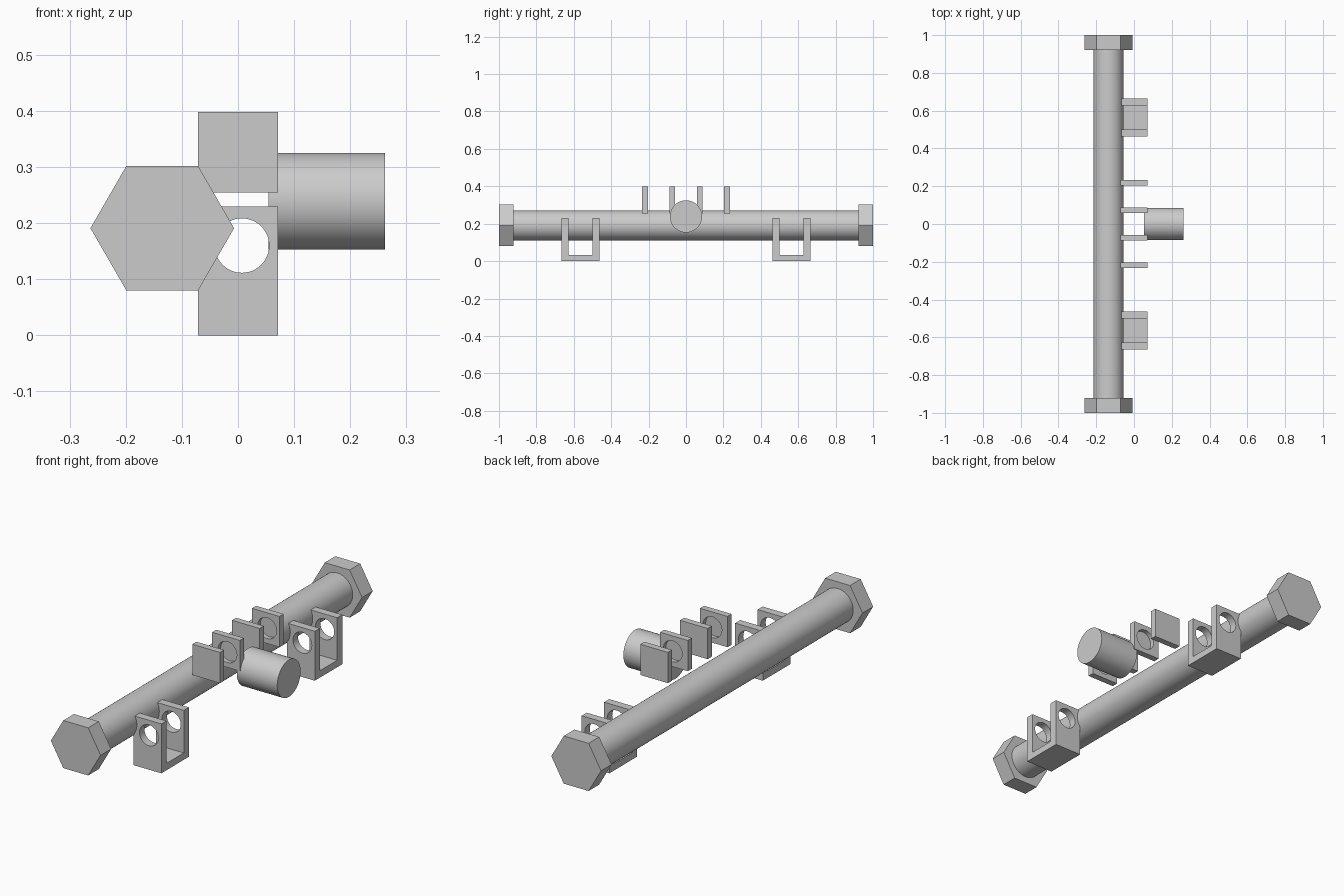
import bpy
import bmesh
from math import pi, radians

if "Cube" in bpy.data.objects:
    bpy.data.objects.remove(bpy.data.objects["Cube"])

grey = bpy.data.materials.new("light_grey")
grey.use_nodes = True
grey.diffuse_color = (0.6, 0.6, 0.6, 1)
grey.node_tree.nodes["Principled BSDF"].inputs["Base Color"].default_value = (0.6, 0.6, 0.6, 1)

ALONG_X = (0, pi / 2, 0)
ALONG_Y = (pi / 2, 0, 0)
HOLE_X, HOLE_R = 0.007, 0.0485
HALF = 0.071


def cylinder(name, radius, length, location, rotation, sides=64):
    bpy.ops.mesh.primitive_cylinder_add(vertices=sides, radius=radius, depth=length,
                                        location=location, rotation=rotation)
    obj = bpy.context.object
    obj.name = name
    obj.data.materials.append(grey)
    bpy.ops.object.shade_smooth_by_angle(angle=radians(30))
    return obj


def extrude_profile(name, points, x0, x1):
    """Closed (y, z) outline extruded along x."""
    bm = bmesh.new()
    face = bm.faces.new([bm.verts.new((x0, y, z)) for y, z in points])
    result = bmesh.ops.extrude_face_region(bm, geom=[face])
    verts = [v for v in result["geom"] if isinstance(v, bmesh.types.BMVert)]
    bmesh.ops.translate(bm, verts=verts, vec=(x1 - x0, 0, 0))
    bmesh.ops.recalc_face_normals(bm, faces=bm.faces)
    mesh = bpy.data.meshes.new(name)
    bm.to_mesh(mesh)
    bm.free()
    obj = bpy.data.objects.new(name, mesh)
    bpy.context.collection.objects.link(obj)
    mesh.materials.append(grey)
    return obj


def bore(obj, y, z, length):
    """Cut a round hole along y, then discard the cutter."""
    cutter = cylinder("hole_cutter", HOLE_R, length, (HOLE_X, y, z), ALONG_Y, 48)
    cutter.hide_render = True
    mod = obj.modifiers.new("hole", "BOOLEAN")
    mod.operation = "DIFFERENCE"
    mod.solver = "EXACT"
    mod.object = cutter
    bpy.context.view_layer.objects.active = obj
    bpy.ops.object.modifier_apply(modifier=mod.name)
    bpy.data.objects.remove(cutter)
    bpy.ops.object.select_all(action="DESELECT")
    obj.select_set(True)
    bpy.ops.object.shade_smooth_by_angle(angle=radians(30))


# Long rod and side cylinder
cylinder("rod", 0.08, 1.86, (-0.135, 0, 0.191), ALONG_Y)
cylinder("side_cylinder", 0.086, 0.208, (0.158, 0, 0.239), ALONG_X)

for side, end in ((-1, "front"), (1, "back")):
    # Hexagonal end caps
    cylinder(end + "_hex_cap", 0.128, 0.078, (-0.135, side * 0.961, 0.191),
             (pi / 2, pi / 6, 0), 6)

    # U-shaped brackets with a hole through both walls
    mid, outer, inner = side * 0.564, 0.101, 0.064
    outline = [(-outer, 0), (outer, 0), (outer, 0.23), (inner, 0.23),
               (inner, 0.032), (-inner, 0.032), (-inner, 0.23), (-outer, 0.23)]
    bracket = extrude_profile(end + "_bracket", [(mid + y, z) for y, z in outline], -HALF, HALF)
    bore(bracket, mid, 0.16, 0.3)

    # Pairs of square plates with blind sockets facing each other
    for centre, facing, label in ((0.073, 1, "inner"), (0.219, -1, "outer")):
        y, t = side * centre, 0.015
        plate = extrude_profile(end + "_" + label + "_plate",
                                [(y - t, 0.255), (y + t, 0.255), (y + t, 0.398), (y - t, 0.398)],
                                -HALF, HALF)
        bore(plate, y + side * facing * t, 0.3265, 0.04)
